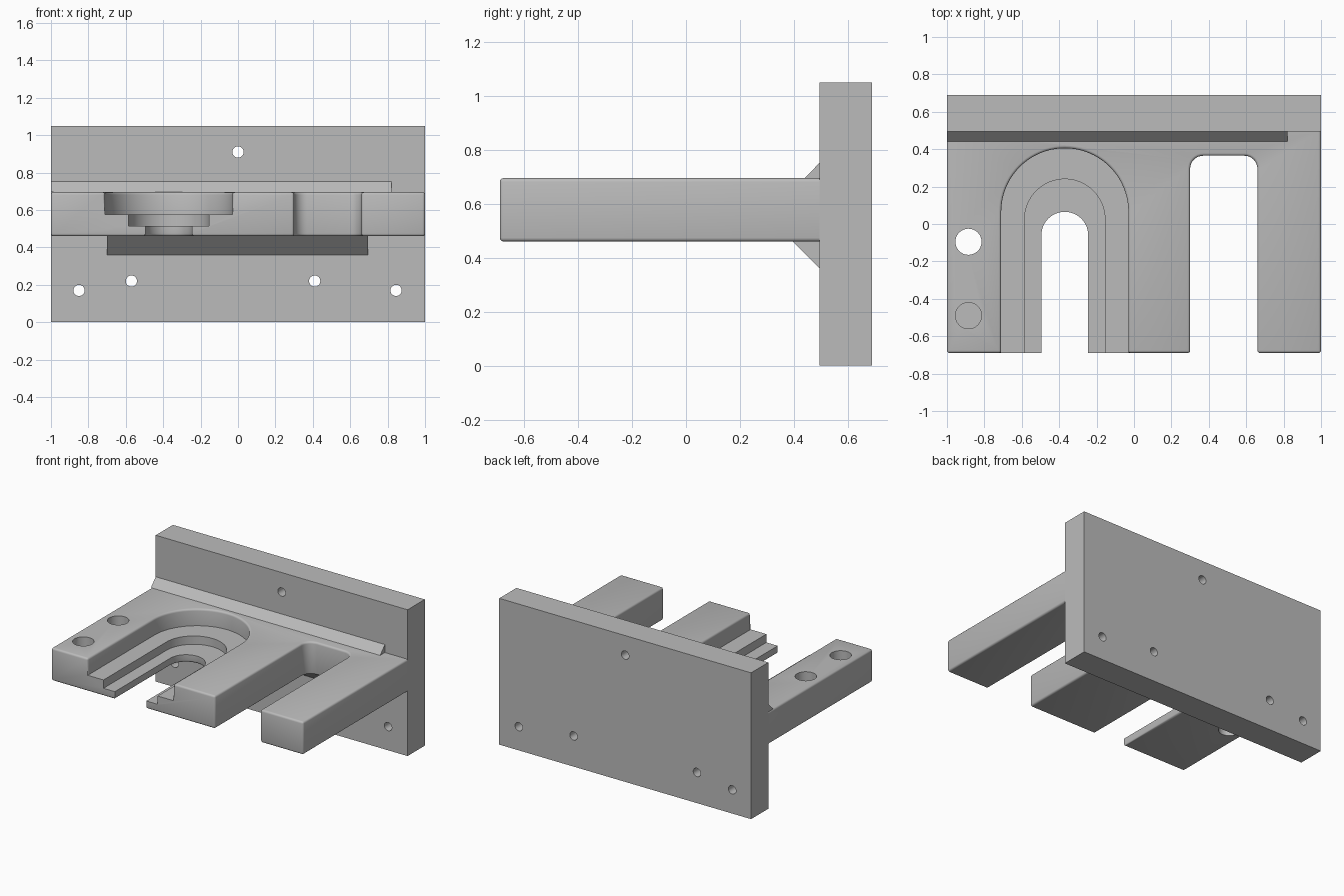
import bpy, bmesh, math

cube = bpy.data.objects.get("Cube")
if cube:
    bpy.data.objects.remove(cube, do_unlink=True)

grey = bpy.data.materials.new("plain grey")
grey.use_nodes = True
grey.diffuse_color = (0.5, 0.5, 0.5, 1)
grey.node_tree.nodes["Principled BSDF"].inputs["Base Color"].default_value = (0.5, 0.5, 0.5, 1)

HALF, FRONT, BACK, WALL = 1.0, -0.69, 0.69, 0.495
LOW, TOP = 0.46, 0.695


def prism(name, points, start, end, place):
    """Extrude a 2D profile; place(u, v, w) maps it to 3D."""
    bm = bmesh.new()
    rings = [[bm.verts.new(place(u, v, w)) for u, v in points] for w in (start, end)]
    bm.faces.new(rings[0])
    bm.faces.new(rings[1])
    n = len(points)
    for i in range(n):
        j = (i + 1) % n
        bm.faces.new((rings[0][i], rings[0][j], rings[1][j], rings[1][i]))
    bmesh.ops.recalc_face_normals(bm, faces=bm.faces)
    mesh = bpy.data.meshes.new(name)
    bm.to_mesh(mesh)
    bm.free()
    mesh.materials.append(grey)
    obj = bpy.data.objects.new(name, mesh)
    bpy.context.collection.objects.link(obj)
    return obj


def upright(x, y, z):
    return (x, y, z)


def frontal(x, z, y):
    return (x, y, z)


def sideways(y, z, x):
    return (x, y, z)


def rect(a, b, c, d):
    return [(a, c), (b, c), (b, d), (a, d)]


def arc(x, y, r, start, end, steps):
    angles = [math.radians(start + (end - start) * i / steps) for i in range(steps + 1)]
    return [(x + r * math.cos(a), y + r * math.sin(a)) for a in angles]


def slot(x, half, tip, r, steps):
    """Open-fronted slot outline with corner radius r at its inner end."""
    ends = arc(x + half - r, tip - r, r, 0, 90, steps)
    ends += arc(x - half + r, tip - r, r, 90, 180, steps)[1 if half == r else 0:]
    return [(x - half, FRONT - 0.1), (x + half, FRONT - 0.1)] + ends


def circle(x, y, r):
    return arc(x, y, r, 0, 360, 32)[:-1]


def cut(target, cutters):
    for cutter in cutters:
        mod = target.modifiers.new("cut", "BOOLEAN")
        mod.operation, mod.solver, mod.object = "DIFFERENCE", "EXACT", cutter
        cutter.hide_render = True
        bpy.context.view_layer.objects.active = target
        bpy.ops.object.modifier_apply(modifier=mod.name)
        bpy.data.objects.remove(cutter, do_unlink=True)


def smooth(obj):
    bpy.ops.object.select_all(action="DESELECT")
    obj.select_set(True)
    bpy.context.view_layer.objects.active = obj
    bpy.ops.object.shade_smooth_by_angle(angle=math.radians(32))


# Shelf with a square slot and a three-step round slot
shelf = prism("shelf", rect(-HALF, HALF, FRONT, WALL), LOW, TOP, upright)
steps = [(0.34, 0.405, 0.575), (0.215, 0.24, 0.515), (0.125, 0.065, LOW - 0.1)]
cutters = [prism("slot_cutter", slot(-0.37, r, tip, r, 20), floor, TOP + 0.1, upright)
           for r, tip, floor in steps]
cutters.append(prism("slot_cutter", slot(0.48, 0.18, 0.365, 0.07, 8), LOW - 0.1, TOP + 0.1, upright))
cut(shelf, cutters)

# Round over the outer edges of the shelf
bm = bmesh.new()
bm.from_mesh(shelf.data)
bmesh.ops.remove_doubles(bm, verts=bm.verts, dist=0.0001)


def rounded(edge):
    if len(edge.link_faces) != 2 or edge.calc_face_angle(0) < 1:
        return False
    a, b = (v.co for v in edge.verts)
    if min(a.y, b.y) > WALL - 0.001:
        return False
    level = any(abs(a.z - z) < 0.001 and abs(b.z - z) < 0.001 for z in (LOW, TOP))
    corner = max(a.y, b.y) < FRONT + 0.001 and abs(a.x - b.x) < 0.001
    return level or (corner and max(a.z, b.z) > TOP - 0.001)


bmesh.ops.bevel(bm, geom=[e for e in bm.edges if rounded(e)], offset=0.014,
                offset_type="OFFSET", segments=3, profile=0.5, affect="EDGES", clamp_overlap=True)
bm.to_mesh(shelf.data)
bm.free()

# Through hole and blind hole in the side arm
cut(shelf, [prism("hole_cutter", circle(-0.885, y, 0.07), floor, TOP + 0.1, upright)
            for y, floor in ((-0.095, LOW - 0.1), (-0.49, 0.55))])
smooth(shelf)

# Wall plate with screw holes
plate = prism("wall_plate", rect(-HALF, HALF, 0, 1.05), WALL, BACK, frontal)
screws = [(0, 0.91), (-0.57, 0.22), (0.41, 0.22), (-0.85, 0.17), (0.845, 0.17)]
cut(plate, [prism("screw_cutter", circle(x, z, 0.03), WALL - 0.1, BACK + 0.1, frontal)
            for x, z in screws])
smooth(plate)

# Triangular braces above and below the shelf
prism("upper_brace", [(0.44, TOP), (WALL, TOP), (WALL, 0.752)], -HALF, 0.82, sideways)
prism("lower_brace", [(0.395, LOW), (WALL, LOW), (WALL, 0.36)], -0.7, 0.695, sideways)
